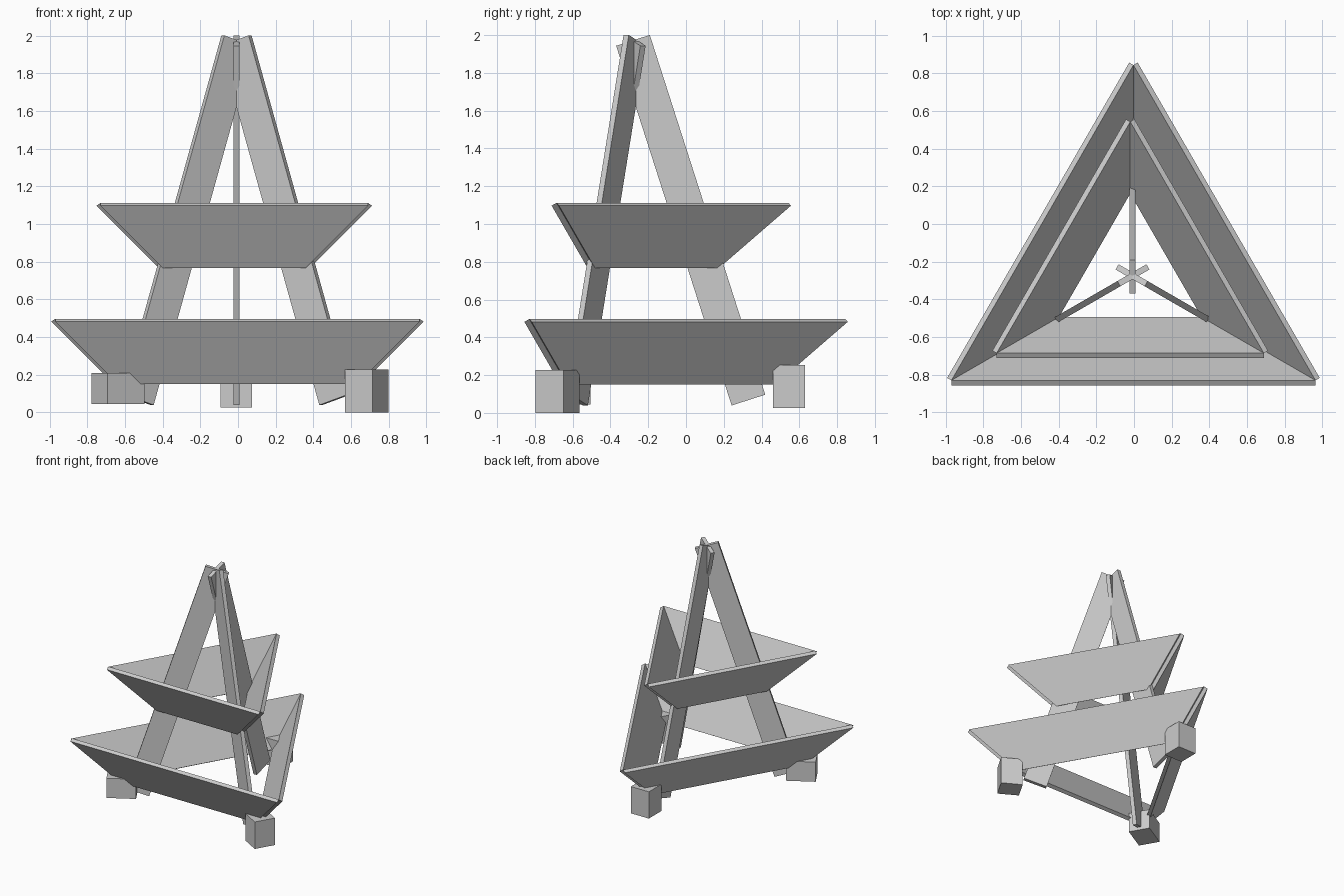
import bpy, bmesh
from math import radians, sin, cos, tan
from mathutils import Matrix, Vector

if "Cube" in bpy.data.objects:
    bpy.data.objects.remove(bpy.data.objects["Cube"])

AXIS = Vector((-0.008, -0.275, 0))   # vertical centre line of the frame
TILT = radians(30)                   # outward flare of the tray boards


def finish(name, bm, matrix):
    bmesh.ops.recalc_face_normals(bm, faces=bm.faces[:])
    mesh = bpy.data.meshes.new(name)
    bm.to_mesh(mesh)
    bm.free()
    ob = bpy.data.objects.new(name, mesh)
    ob.matrix_world = matrix
    bpy.context.collection.objects.link(ob)
    return ob


def box(name, size, matrix):
    bm = bmesh.new()
    bmesh.ops.create_cube(bm, size=1)
    bmesh.ops.scale(bm, vec=size, verts=bm.verts[:])
    return finish(name, bm, matrix)


def turn(deg):
    return Matrix.Rotation(radians(deg), 4, 'Z')


def flared_board(name, centre, deg, half, z_top, slope_len=0.382, t=0.03):
    """Trapezoid board whose inner edges meet the neighbouring boards."""
    apothem = half * tan(radians(30))
    dr, dz = slope_len * sin(TILT), slope_len * cos(TILT)
    low_half = half - dr / tan(radians(30))
    bm = bmesh.new()
    verts = [bm.verts.new(p) for p in (
        (apothem, -half, z_top), (apothem, half, z_top),
        (apothem - dr, low_half, z_top - dz), (apothem - dr, -low_half, z_top - dz))]
    face = bm.faces.new(verts)
    ext = bmesh.ops.extrude_face_region(bm, geom=[face], use_keep_orig=True)
    moved = [g for g in ext['geom'] if isinstance(g, bmesh.types.BMVert)]
    bmesh.ops.translate(bm, verts=moved, vec=(t * cos(TILT), 0, -t * sin(TILT)))
    finish(name, bm, Matrix.Translation(centre) @ turn(deg))


# Two triangular trays
for tier, half, z_top, centre in (
        ("lower", 0.966, 0.497, Vector((-0.003, -0.272, 0))),
        ("upper", 0.709, 1.112, Vector((-0.02, -0.276, 0)))):
    for side, deg in (("front", -90), ("right", 30), ("left", 150)):
        flared_board(f"{tier}_tray_{side}_board", centre, deg, half, z_top)

# Three leaning legs crossing at the top
for side, deg in (("back", 90), ("left", 210), ("right", 330)):
    m = (Matrix.Translation(AXIS) @ turn(deg) @ Matrix.Translation((0.30, 0, 1.02))
         @ Matrix.Rotation(radians(-17.8), 4, 'Y'))
    box(f"{side}_leg", (0.187, 0.032, 2.0), m)

# Foot blocks: two upright, one lying down
for side, deg, loc, size in (
        ("right", 330, (0.683, -0.68, 0.114), (0.17, 0.17, 0.228)),
        ("back", 90, (-0.009, 0.545, 0.14), (0.168, 0.168, 0.226)),
        ("left", 210, (-0.637, -0.636, 0.127), (0.228, 0.17, 0.166))):
    box(f"{side}_foot_block", size, Matrix.Translation(loc) @ turn(deg))
